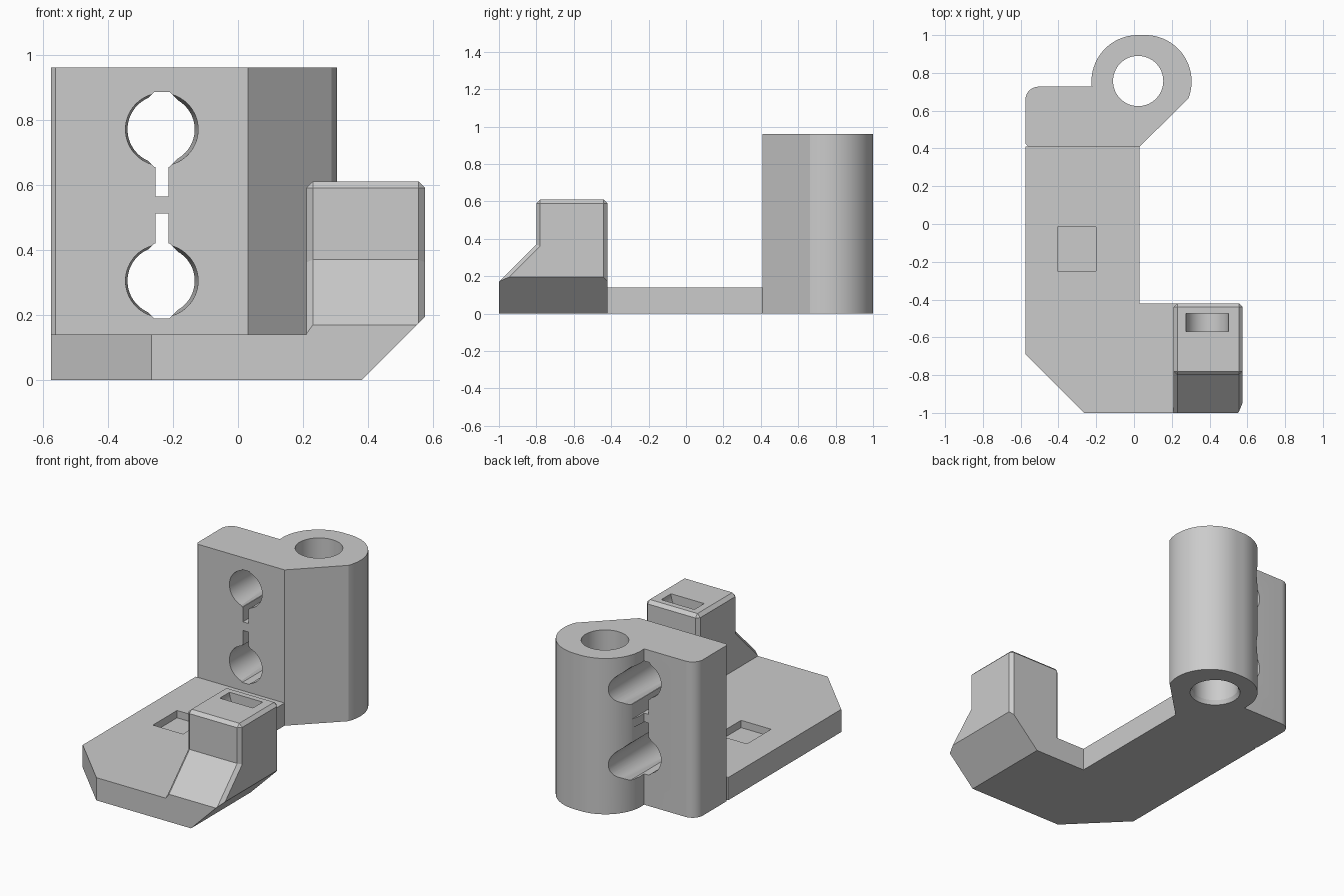
import bpy, bmesh, math
from mathutils import Vector

if "Cube" in bpy.data.objects:
    bpy.data.objects.remove(bpy.data.objects["Cube"])

grey = bpy.data.materials.new("light grey plastic")
grey.diffuse_color = (0.6, 0.6, 0.6, 1)
grey.use_nodes = True
grey.node_tree.nodes["Principled BSDF"].inputs["Base Color"].default_value = grey.diffuse_color


def prism(name, pts, to3d, depth):
    """Extrude a 2D outline; to3d places it, depth is the extrusion vector."""
    bm = bmesh.new()
    face = bm.faces.new([bm.verts.new(to3d(*p)) for p in pts])
    new = bmesh.ops.extrude_face_region(bm, geom=[face])["geom"]
    bmesh.ops.translate(bm, vec=Vector(depth),
                        verts=[v for v in new if isinstance(v, bmesh.types.BMVert)])
    return finish(name, bm)


def finish(name, bm):
    bmesh.ops.recalc_face_normals(bm, faces=bm.faces)
    me = bpy.data.meshes.new(name)
    bm.to_mesh(me)
    bm.free()
    me.materials.append(grey)
    ob = bpy.data.objects.new(name, me)
    bpy.context.collection.objects.link(ob)
    return ob


def cone(name, a, b, r1, r2, n=64):
    """Cone or cylinder running from point a to point b."""
    a, b = Vector(a), Vector(b)
    bm = bmesh.new()
    bmesh.ops.create_cone(bm, cap_ends=True, segments=n, radius1=r1, radius2=r2,
                          depth=(b - a).length)
    rot = (b - a).to_track_quat('Z', 'Y').to_matrix().to_4x4()
    bmesh.ops.transform(bm, matrix=rot, verts=bm.verts)
    bmesh.ops.translate(bm, vec=(a + b) / 2, verts=bm.verts)
    return finish(name, bm)


def box(name, x0, x1, y0, y1, z0, z1):
    return prism(name, [(x0, y0), (x1, y0), (x1, y1), (x0, y1)],
                 lambda x, y: (x, y, z0), (0, 0, z1 - z0))


def combine(target, tool, op):
    m = target.modifiers.new(op, 'BOOLEAN')
    m.operation, m.object, m.solver = op, tool, 'EXACT'
    bpy.context.view_layer.objects.active = target
    bpy.ops.object.modifier_apply(modifier=m.name)
    bpy.data.objects.remove(tool)


def arc(cx, cy, r, a0, a1, n):
    return [(cx + r * math.cos(math.radians(a0 + (a1 - a0) * i / n)),
             cy + r * math.sin(math.radians(a0 + (a1 - a0) * i / n))) for i in range(n + 1)]


def flat(x, y):
    return (x, y, 0)


# Angled base plate
bracket = prism("bracket", [(-.575, -.69), (-.265, -1), (.54, -1), (.54, -.42),
                            (.03, -.42), (.03, .45), (-.575, .45)], flat, (0, 0, .14))
# trim the plate so that it ends exactly at the tower front
combine(bracket, box("trim", -1, 1, .41, 1, -1, 1), 'DIFFERENCE')

# Tower: clamp wall running into a rounded rod boss
outline = [(-.56, .41), (.03, .41)]
outline += arc(.06, .755, .245, -22, 90, 28)
outline += arc(.02, .755, .245, 90, 186.5, 24)
outline += arc(-.505, .657, .07, 90, 180, 10) + [(-.575, .425)]
tower = prism("tower", outline, flat, (0, 0, .96))
combine(bracket, tower, 'UNION')

# Sensor block with sloped front and chamfered edges
block = prism("block", [(-1, 0), (-.42, 0), (-.42, .61), (-.8, .61), (-.8, .37), (-1, .17)],
              lambda y, z: (.21, y, z), (.365, 0, 0))
bm = bmesh.new()
bm.from_mesh(block.data)
edges = [e for e in bm.edges
         if max(v.co.z for v in e.verts) > .01
         and not all(abs(v.co.z - .37) < .001 for v in e.verts)
         and not all(abs(v.co.z - .17) < .001 for v in e.verts)
         and not (abs(e.verts[0].co.x - e.verts[1].co.x) < .001
                  and e.verts[0].co.x < .3
                  and min(v.co.z for v in e.verts) < .01
                  and max(v.co.z for v in e.verts) < .2)]
bmesh.ops.bevel(bm, geom=edges, offset=.02, segments=1, affect='EDGES')
bm.to_mesh(block.data)
bm.free()
combine(bracket, block, 'UNION')

# Slanted underside below the block
combine(bracket, prism("under_cut", [(.28, -.1), (.78, -.1), (.78, .4)],
                       lambda x, z: (x, -1.1, z), (0, .8, 0)), 'DIFFERENCE')

# Vertical rod bore with a small lead-in at the bottom
combine(bracket, cone("bore", (.022, .757, -.1), (.022, .757, 1.1), .133, .133), 'DIFFERENCE')
combine(bracket, cone("lead_in", (.022, .757, -.01), (.022, .757, .025), .15, .133),
        'DIFFERENCE')

# Two tapered holes, each with flat-topped relief and a slot towards the middle
HX, R = -.234, .098
for zc, s in ((.77, 1), (.305, -1)):
    combine(bracket, cone("hole", (HX, .39, zc), (HX, 1.05, zc), .112, .099), 'DIFFERENCE')
    k, c = .115, R * math.sqrt(2) - .115
    d = R * math.sqrt(.5)
    relief = [(c, k), (-c, k), (-d, d), (-d, -d), (-c, -k), (c, -k), (d, -d), (d, d)]
    combine(bracket, prism("relief", [(HX + x, zc + z) for x, z in relief],
                           lambda x, z: (x, .3, z), (0, .8, 0)), 'DIFFERENCE')
    z0, z1 = sorted((zc, .5375 + s * .0265))
    combine(bracket, box("slot", HX - .02, HX + .02, .3, 1.1, z0, z1), 'DIFFERENCE')

# Square pocket in the plate and curved tie pocket in the block top
combine(bracket, box("pocket", -.405, -.2, -.25, -.015, .095, .3), 'DIFFERENCE')
combine(bracket, cone("tie_pocket", (.388, -.57, .61), (.388, -.475, .61), .113, .113),
        'DIFFERENCE')

bpy.ops.object.select_all(action='DESELECT')
bracket.select_set(True)
bpy.context.view_layer.objects.active = bracket
bpy.ops.object.shade_smooth_by_angle(angle=math.radians(25))
